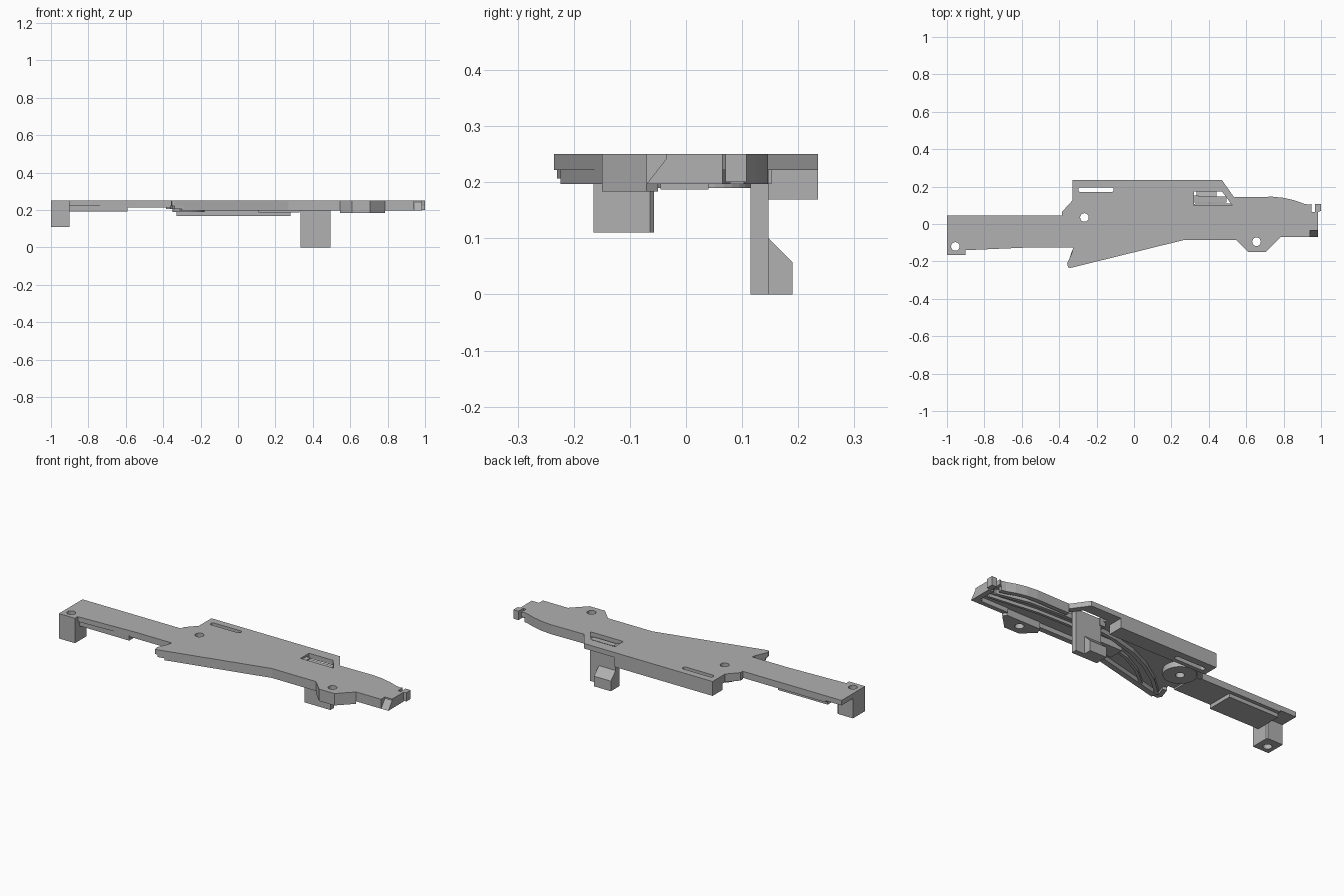
import bpy, bmesh, math
from mathutils import Vector

cube = bpy.data.objects.get("Cube")
if cube:
    bpy.data.objects.remove(cube, do_unlink=True)

grey = bpy.data.materials.new("plain_grey")
grey.use_nodes = True
grey.diffuse_color = (0.44, 0.44, 0.44, 1)
grey.node_tree.nodes["Principled BSDF"].inputs["Base Color"].default_value = grey.diffuse_color

TOP, SKIN, RIM = 0.25, 0.222, 0.197


def prism(name, outline, low, high, holes=(), axis="Z"):
    """Extrude an outline with holes along z, or a (y, z) outline along x."""
    bm = bmesh.new()
    for loop in (outline, *holes):
        vs = [bm.verts.new((a, b, low) if axis == "Z" else (low, a, b)) for a, b in loop]
        for i, v in enumerate(vs):
            bm.edges.new((v, vs[i - 1]))
    bmesh.ops.triangle_fill(bm, use_beauty=True, edges=bm.edges[:])
    grown = bmesh.ops.extrude_face_region(bm, geom=bm.faces[:])
    moved = [g for g in grown["geom"] if isinstance(g, bmesh.types.BMVert)]
    step = high - low
    bmesh.ops.translate(bm, verts=moved, vec=(0, 0, step) if axis == "Z" else (step, 0, 0))
    bmesh.ops.recalc_face_normals(bm, faces=bm.faces[:])
    mesh = bpy.data.meshes.new(name)
    bm.to_mesh(mesh)
    bm.free()
    mesh.materials.append(grey)
    obj = bpy.data.objects.new(name, mesh)
    bpy.context.scene.collection.objects.link(obj)
    return obj


def rect(x0, x1, y0, y1):
    return [(x0, y0), (x1, y0), (x1, y1), (x0, y1)]


def circle(x, y, r, n=20):
    return [(x + r * math.cos(math.tau * i / n), y + r * math.sin(math.tau * i / n))
            for i in range(n)]


def slot(x0, x1, y, r, n=8):
    ends = [(x1, -math.pi / 2), (x0, math.pi / 2)]
    return [(x + r * math.cos(a + math.pi * i / n), y + r * math.sin(a + math.pi * i / n))
            for x, a in ends for i in range(n + 1)]


def rib(name, path, width, low=RIM):
    """Wall under the plate whose other side lies to the left of the path."""
    pts = [Vector(p) for p in path]
    inner = []
    for i, p in enumerate(pts):
        d = (pts[min(i + 1, len(pts) - 1)] - pts[max(i - 1, 0)]).normalized()
        inner.append((p.x - d.y * width, p.y + d.x * width))
    return prism(name, list(path) + inner[::-1], low, SKIN + 0.002)


# Top plate with screw holes and windows
arm_back = [(0.535, 0.143), (0.74, 0.146), (0.8, 0.14), (0.86, 0.126), (0.91, 0.108), (0.935, 0.103)]
outline = [(-1, 0.045), (-1, -0.165), (-0.9, -0.165), (-0.9, -0.14), (-0.55, -0.125),
           (-0.325, -0.125), (-0.33, -0.15), (-0.357, -0.21), (-0.353, -0.232), (-0.34, -0.235),
           (0.27, -0.085), (0.545, -0.085), (0.61, -0.15), (0.705, -0.15), (0.785, -0.07),
           (0.94, -0.07), (0.94, -0.035), (0.985, -0.035), (0.985, 0.065), (1, 0.07),
           (1, 0.108), (0.968, 0.108), (0.968, 0.065), (0.95, 0.065), (0.95, 0.108)]
outline += arm_back[::-1]
outline += [(0.47, 0.235), (-0.33, 0.235), (-0.33, 0.125), (-0.385, 0.065), (-0.385, 0.045)]
screws = [(-0.955, -0.12), (-0.265, 0.035), (0.655, -0.095)]
post_hole, boss_hole, tab_hole = [circle(x, y, 0.023) for x, y in screws]
window = [(0.32, 0.1), (0.525, 0.1), (0.47, 0.175), (0.32, 0.175)]
back_slot = slot(-0.285, -0.122, 0.183, 0.013)
prism("top_plate", outline, SKIN, TOP, [post_hole, boss_hole, tab_hole, window, back_slot])

# Narrow arm: thickening, block underneath and end post
prism("arm_underside", rect(-0.9, -0.36, -0.122, 0.045), 0.213, SKIN + 0.001)
prism("arm_block", rect(-0.9, -0.59, -0.125, 0.025), 0.192, SKIN + 0.001)
post = [(-1, -0.165), (-0.9, -0.165), (-0.9, -0.064), (-0.907, -0.057), (-1, -0.057)]
prism("end_post", post, 0.11, SKIN + 0.001, [post_hole])

# Thick back block
prism("back_block", rect(-0.33, 0.28, 0.147, 0.235), 0.169, SKIN + 0.001, [back_slot])
rib("back_shoulder", [(-0.33, 0.147), (-0.33, 0.125), (-0.385, 0.065), (-0.385, 0.045)], 0.025, 0.205)

# Rim walls and curved guide on the underside
rib("front_rim", [(-0.3, -0.224), (0.27, -0.085), (0.56, -0.085)], 0.03)
rib("corner_rim", [(-0.33, -0.14), (-0.352, -0.205), (-0.34, -0.23), (-0.29, -0.222)], 0.025, 0.207)
rib("curved_guide", [(-0.3, -0.2), (-0.2, -0.11), (-0.08, -0.03), (0.05, 0.03),
                     (0.2, 0.07), (0.34, 0.09), (0.55, 0.09), (0.75, 0.08), (0.93, 0.04)], 0.02)
rib("inner_guide", [(-0.2, -0.19), (-0.09, -0.1), (0.03, -0.035), (0.2, 0.015),
                    (0.4, 0.03), (0.65, 0.025), (0.93, -0.01)], 0.015, 0.205)
rib("arm_back_wall", arm_back[::-1], 0.025)
rib("arm_front_wall", [(0.77, -0.07), (0.94, -0.07)], 0.025)
rib("arm_end_wall", [(0.985, -0.035), (0.985, 0.065)], 0.03)
prism("guide_bar", rect(0.11, 0.33, -0.045, 0.04), 0.187, SKIN + 0.001)
prism("pivot_boss", circle(-0.265, 0.035, 0.085, 32), 0.19, SKIN + 0.001, [boss_hole])

# Screw tab
tab = [(0.545, -0.085), (0.61, -0.15), (0.705, -0.15), (0.785, -0.07), (0.77, -0.05), (0.56, -0.05)]
prism("screw_tab", tab, 0.183, SKIN + 0.001, [tab_hole])

# Tip details
prism("tip_wedge", [(-0.07, RIM), (-0.035, RIM), (-0.035, 0.242)], 0.94, 0.985, axis="X")
prism("tip_hook", rect(0.968, 1, 0.07, 0.108), 0.2, SKIN + 0.001)

# Hanging leg with bevelled foot
prism("leg", rect(0.335, 0.495, 0.115, 0.147), 0, 0.235)
prism("leg_bridge", rect(0.31, 0.345, 0.115, 0.152), RIM, 0.24)
foot = [(0.147, 0), (0.19, 0), (0.19, 0.057), (0.147, 0.1)]
prism("leg_foot", foot, 0.335, 0.44, axis="X")
